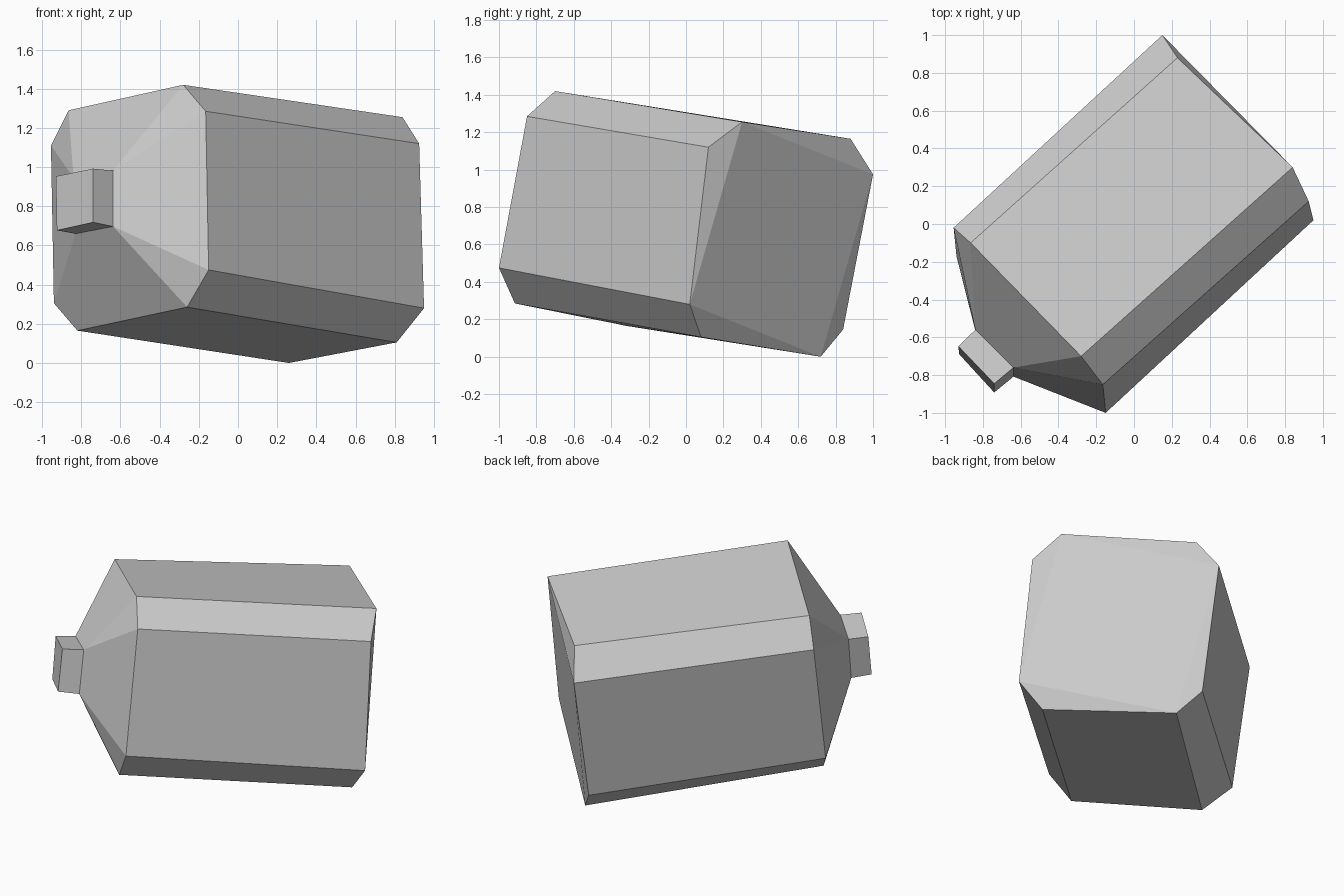
import bpy
import bmesh

if "Cube" in bpy.data.objects:
    bpy.data.objects.remove(bpy.data.objects["Cube"])

# Cross-sections of the tilted square bottle, read along its axis.
# Chamfered square: base end and shoulder end
base = [(0.23, 0.88, 1.165), (0.84, 0.30, 1.255), (0.925, 0.12, 1.12), (0.95, 0.02, 0.28),
        (0.81, 0.08, 0.105), (0.26, 0.72, 0.0), (0.15, 0.84, 0.145), (0.15, 1.0, 0.975)]
shoulder = [(-0.865, -0.10, 1.29), (-0.28, -0.70, 1.42), (-0.165, -0.85, 1.285), (-0.15, -1.0, 0.475),
            (-0.26, -0.915, 0.285), (-0.82, -0.32, 0.165), (-0.94, -0.17, 0.305), (-0.955, -0.02, 1.11)]
# Plain square: neck root and mouth
neck_root = [(-0.84, -0.56, 0.945), (-0.638, -0.76, 0.982), (-0.638, -0.808, 0.697), (-0.83, -0.605, 0.66)]
mouth = [(-0.93, -0.647, 0.953), (-0.74, -0.845, 0.992), (-0.74, -0.892, 0.718), (-0.925, -0.69, 0.677)]

bm = bmesh.new()


def ring(points):
    return [bm.verts.new(p) for p in points]


def bridge(a, b):
    """Join two equal rings, dropping repeated corners."""
    for i in range(len(a)):
        j = (i + 1) % len(a)
        bm.faces.new(dict.fromkeys((a[i], a[j], b[j], b[i])))


base_v, shoulder_v, root_v, mouth_v = map(ring, (base, shoulder, neck_root, mouth))

# Body walls
bridge(base_v, shoulder_v)

# Shoulder: each chamfer narrows to one neck corner
bridge(shoulder_v, [root_v[(i + 1) // 2 % 4] for i in range(8)])

# Neck and its end
bridge(root_v, mouth_v)
bm.faces.new(mouth_v)

# Base: centre panel and four corner facets
bm.faces.new(base_v[1::2])
for i in range(0, 8, 2):
    bm.faces.new((base_v[i - 1], base_v[i], base_v[i + 1]))

bmesh.ops.recalc_face_normals(bm, faces=bm.faces)
mesh = bpy.data.meshes.new("bottle")
bm.to_mesh(mesh)
bm.free()
bottle = bpy.data.objects.new("bottle", mesh)
bpy.context.collection.objects.link(bottle)
